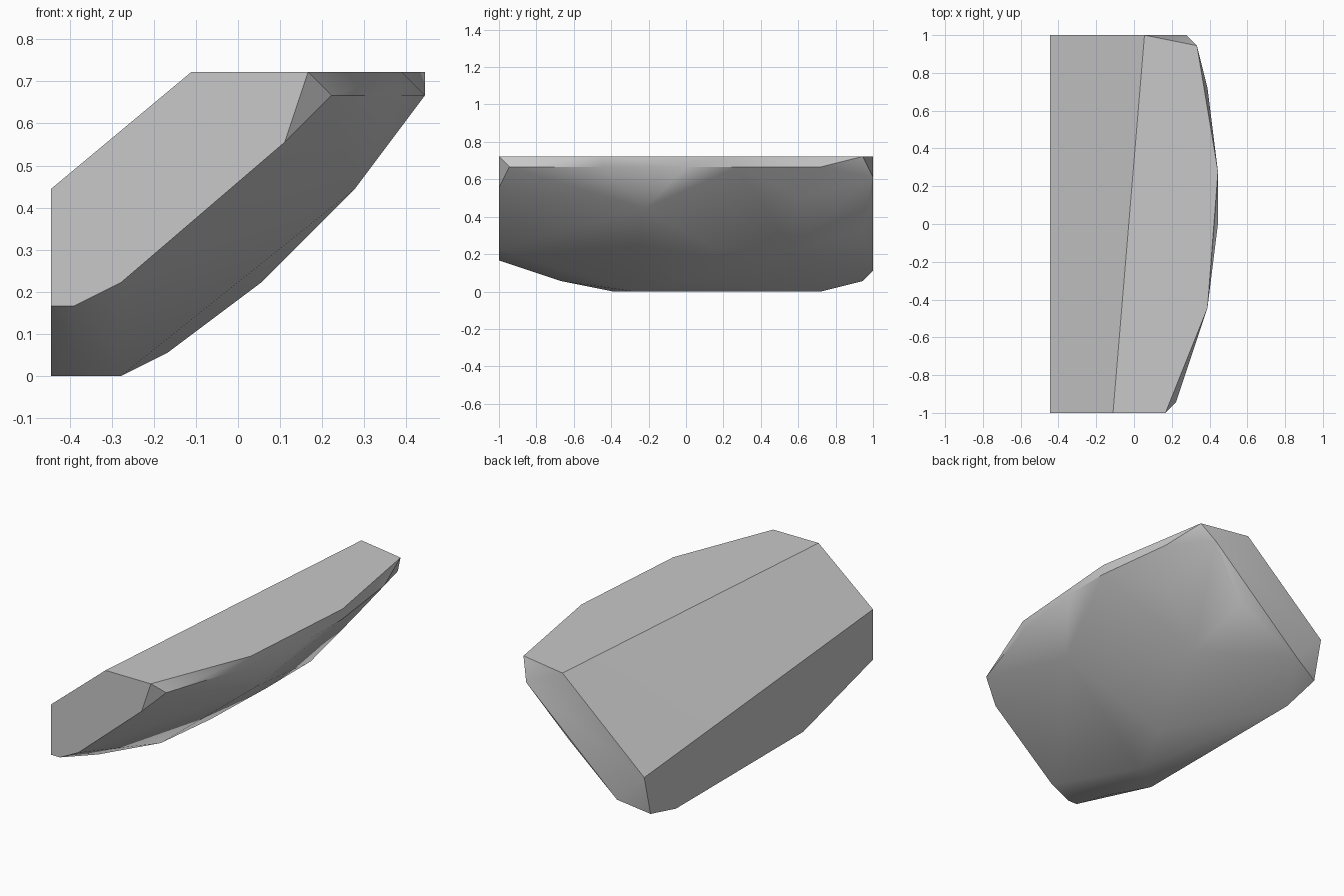
import bpy, bmesh, math

cube = bpy.data.objects.get("Cube")
if cube:
    bpy.data.objects.remove(cube, do_unlink=True)

UNIT = 1 / 18  # corners sit on a regular lattice


def make_material(name, rgb):
    mat = bpy.data.materials.new(name)
    mat.use_nodes = True
    mat.diffuse_color = (*rgb, 1)
    mat.node_tree.nodes["Principled BSDF"].inputs["Base Color"].default_value = (*rgb, 1)
    return mat


# Flat front end, as an x-z outline
front_end = [(x, -18, z) for x, z in
             [(-8, 8), (-2, 13), (3, 13), (2, 10), (-5, 4), (-7, 3), (-8, 3)]]
# Flat back end, as an x-z outline
back_end = [(x, 18, z) for x, z in [(1, 13), (-8, 5), (-5, 2), (5, 11)]]
# Curved rim of the level top, as an x-y outline
top_rim = [(x, y, 13) for x, y in [(7, -8), (8, 5), (6, 17)]]
# Narrow upright band below the rim
lower_rim = [(x, y, 12) for x, y in [(4, -17), (7, -8), (8, 0), (8, 5), (7, 13)]]
# Bottom edge of the upright side
side_edge = [(-8, y, z) for y, z in [(-7, 0), (13, 0), (17, 1)]]
# Rounded underside
underside = [(-7, -12, 1), (-5, -5, 0), (-3, 0, 1), (1, 3, 4),
             (1, 10, 4), (5, -4, 8), (5, 11, 9), (1, 17, 6)]

# Wrap all corners in one faceted boulder
bm = bmesh.new()
for point in front_end + back_end + top_rim + lower_rim + side_edge + underside:
    bm.verts.new([c * UNIT for c in point])
bmesh.ops.convex_hull(bm, input=bm.verts[:])
loose = [v for v in bm.verts if not v.link_faces]
bmesh.ops.delete(bm, geom=loose, context='VERTS')
bmesh.ops.dissolve_limit(bm, angle_limit=math.radians(1),
                         verts=bm.verts[:], edges=bm.edges[:])
bmesh.ops.recalc_face_normals(bm, faces=bm.faces[:])

mesh = bpy.data.meshes.new("rock_slab")
bm.to_mesh(mesh)
bm.free()
mesh.materials.append(make_material("stone_grey", (0.58, 0.58, 0.58)))
rock = bpy.data.objects.new("rock_slab", mesh)
bpy.context.collection.objects.link(rock)

# Soft underside, crisp edges around the flat faces
bpy.ops.object.select_all(action='DESELECT')
rock.select_set(True)
bpy.context.view_layer.objects.active = rock
bpy.ops.object.shade_smooth_by_angle(angle=math.radians(35))
